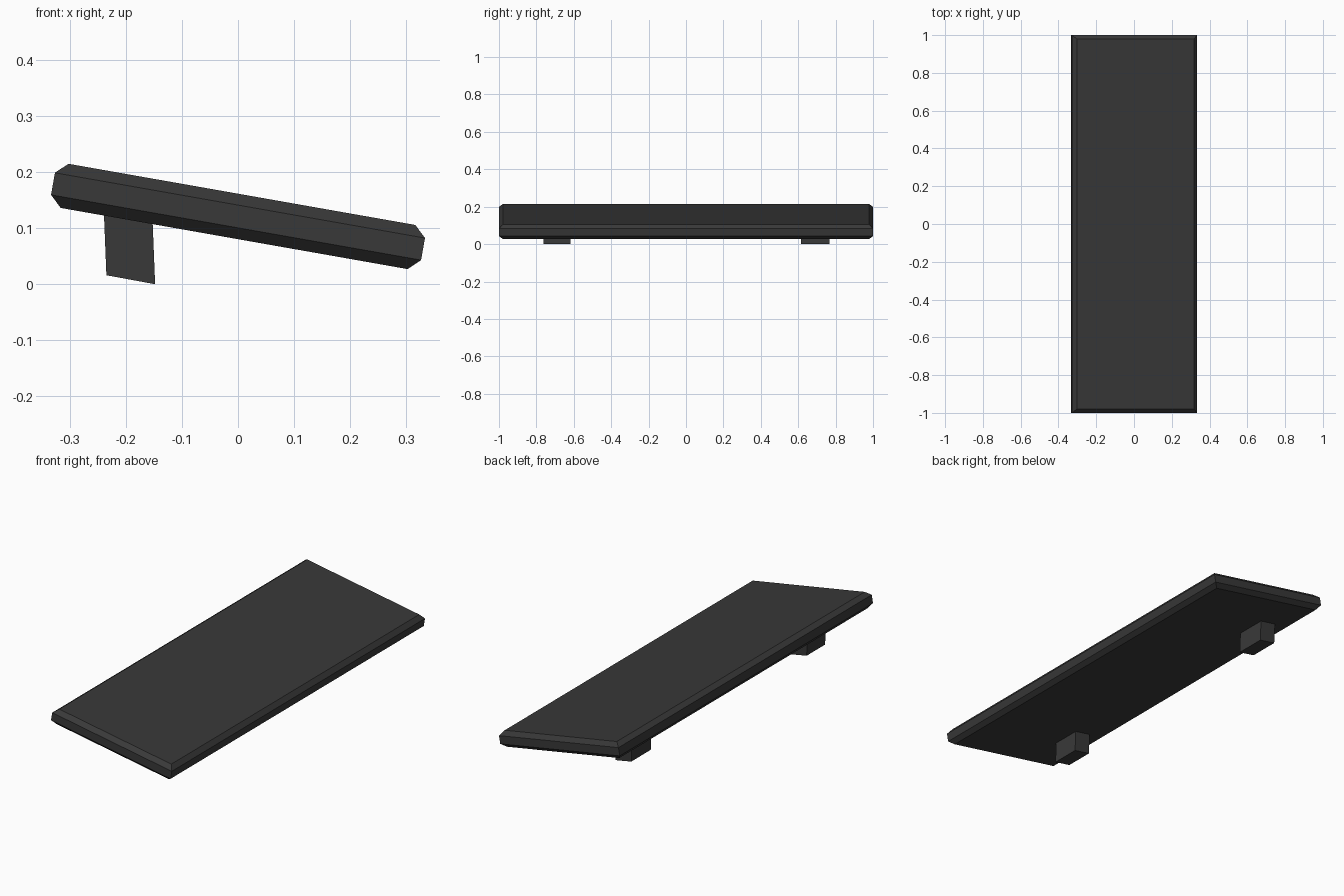
import bpy
import math
from mathutils import Matrix

if "Cube" in bpy.data.objects:
    bpy.data.objects.remove(bpy.data.objects["Cube"])

mat = bpy.data.materials.new("charcoal")
mat.diffuse_color = (0.04, 0.04, 0.04, 1)
mat.use_nodes = True
mat.node_tree.nodes["Principled BSDF"].inputs["Base Color"].default_value = mat.diffuse_color

TILT = math.radians(10)
POSE = Matrix.Translation((0, 0, 0.121)) @ Matrix.Rotation(TILT, 4, 'Y')


def make(name, verts, faces):
    mesh = bpy.data.meshes.new(name)
    mesh.from_pydata(verts, [], faces)
    mesh.materials.append(mat)
    ob = bpy.data.objects.new(name, mesh)
    bpy.context.collection.objects.link(ob)
    return ob


def loft(name, rings):
    """Closed solid from stacked four-cornered rings, counter-clockwise from above."""
    verts = [v for r in rings for v in r]
    top = 4 * (len(rings) - 1)
    faces = [(3, 2, 1, 0), tuple(range(top, top + 4))]
    for k in range(len(rings) - 1):
        for i in range(4):
            a, b = 4 * k + i, 4 * k + (i + 1) % 4
            faces.append((a, b, b + 4, a + 4))
    return make(name, verts, faces)


def rect(x0, x1, y0, y1, z):
    return [(x0, y0, z), (x1, y0, z), (x1, y1, z), (x0, y1, z)]


# Tilted board with chamfered top and bottom rims
levels = [(-0.04, 0.021), (-0.02, 0), (0.02, 0), (0.04, 0.021)]
rings = [rect(-0.3355 + i, 0.3355 - i, -1 + i, 1 - i, z) for z, i in levels]
board = loft("board", rings)
board.data.transform(POSE)

# Two feet under the raised edge, leaning slightly, with slanted soles
for side, y0, y1 in (("front", -0.763, -0.617), ("back", 0.614, 0.768)):
    sole = [(-0.235, y0, 0.016), (-0.148, y0, 0.0),
            (-0.148, y1, 0.0), (-0.235, y1, 0.016)]
    top = [(x - 0.005, y, z + 0.125) for x, y, z in sole]
    loft(side + "_foot", [sole, top])
